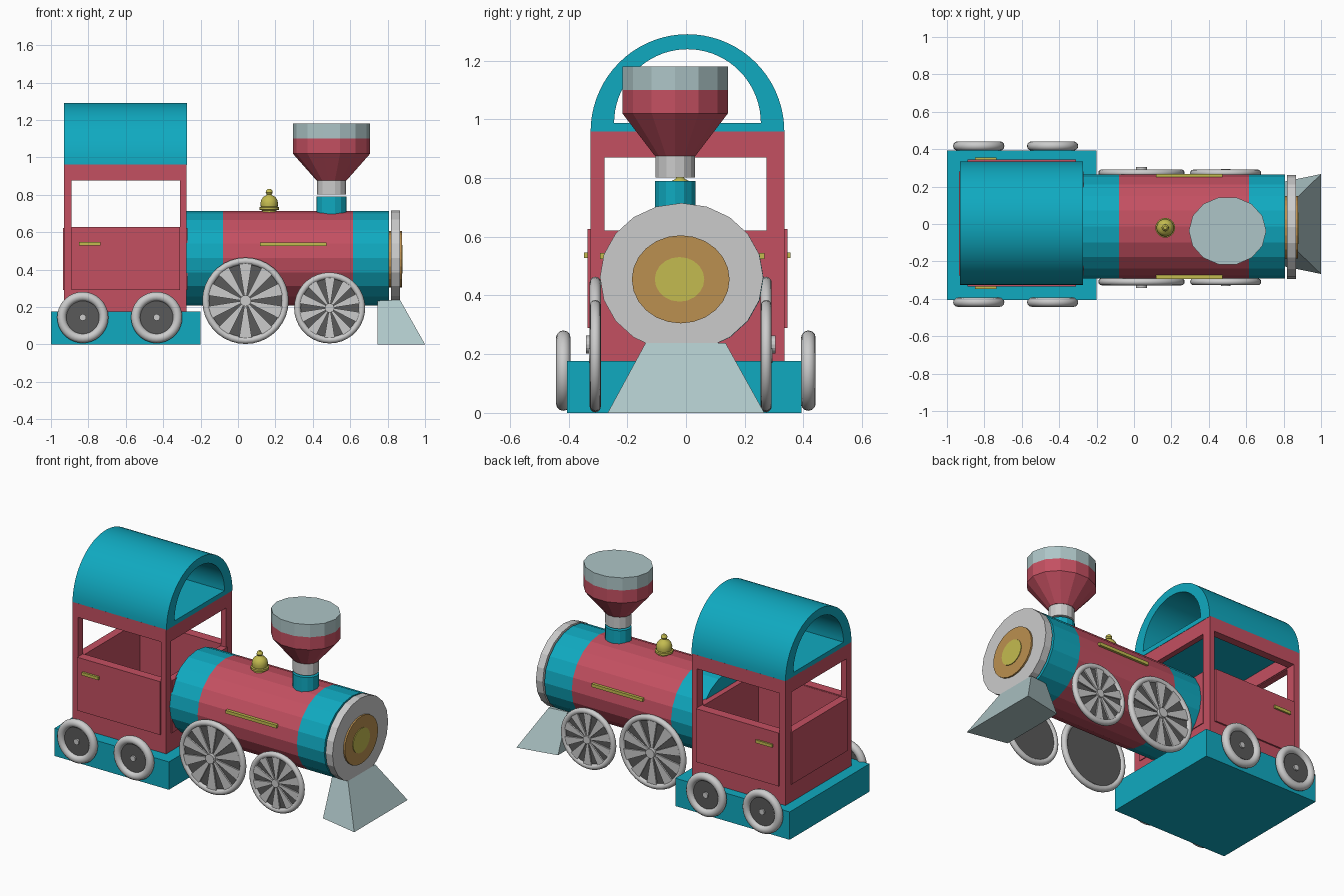
import bpy, bmesh
from math import sin, cos, pi, radians

if "Cube" in bpy.data.objects:
    bpy.data.objects.remove(bpy.data.objects["Cube"])


def material(name, rgb):
    m = bpy.data.materials.new(name)
    m.diffuse_color = (*rgb, 1)
    m.use_nodes = True
    m.node_tree.nodes["Principled BSDF"].inputs["Base Color"].default_value = m.diffuse_color
    return m


TEAL = material("teal", (0.005, 0.40, 0.53))
RED = material("red", (0.55, 0.08, 0.12))
GOLD = material("gold", (0.55, 0.50, 0.08))
TAN = material("tan", (0.50, 0.28, 0.08))
PALE = material("pale", (0.42, 0.56, 0.57))
DARK = material("dark", (0.10, 0.10, 0.10))


def finish(name, bm, mat=None, smooth=False):
    bmesh.ops.remove_doubles(bm, verts=bm.verts, dist=1e-5)
    bmesh.ops.recalc_face_normals(bm, faces=bm.faces)
    me = bpy.data.meshes.new(name)
    bm.to_mesh(me)
    bm.free()
    ob = bpy.data.objects.new(name, me)
    bpy.context.collection.objects.link(ob)
    if mat:
        me.materials.append(mat)
    if smooth:
        bpy.ops.object.select_all(action='DESELECT')
        ob.select_set(True)
        bpy.context.view_layer.objects.active = ob
        bpy.ops.object.shade_smooth_by_angle(angle=radians(35))
    return ob


def loft(name, loops, mat=None, cap=True, closed=False, smooth=False):
    """Skin a list of equal-length closed loops."""
    bm = bmesh.new()
    rings = [[bm.verts.new(p) for p in loop] for loop in loops]
    n = len(rings[0])
    pairs = list(zip(rings, rings[1:])) + ([(rings[-1], rings[0])] if closed else [])
    for a, b in pairs:
        for i in range(n):
            j = (i + 1) % n
            bm.faces.new((a[i], a[j], b[j], b[i]))
    if cap and not closed:
        bm.faces.new(rings[0])
        bm.faces.new(rings[-1])
    return finish(name, bm, mat, smooth)


def rect(x0, x1, y0, y1, z):
    return [(x0, y0, z), (x1, y0, z), (x1, y1, z), (x0, y1, z)]


def box(name, x, y, z, mat=None):
    return loft(name, [rect(*x, *y, z[0]), rect(*x, *y, z[1])], mat)


def lathe(name, axis, c, profile, mat=None, sides=20, squash=1.0, smooth=False):
    """Profile of (radius, position along axis); squash scales the y radius."""
    loops = []
    for r, h in profile:
        ring = []
        for i in range(sides):
            a = 2 * pi * i / sides
            u, v = r * sin(a), r * cos(a)
            ring.append({'X': (h, c[0] + u * squash, c[1] + v),
                         'Y': (c[0] + u, h, c[1] + v),
                         'Z': (c[0] + v, c[1] + u * squash, h)}[axis])
        loops.append(ring)
    return loft(name, loops, mat, cap=profile[-1][0] > 0, smooth=smooth)


# Base and cab shell with window openings
box("cab_base", (-1, -0.2), (-0.405, 0.393), (0, 0.176), TEAL)
cab = box("cab_walls", (-0.93, -0.275), (-0.325, 0.335), (0.17, 0.962), RED)
cutters = [box("cut_inside", (-0.885, -0.315), (-0.275, 0.285), (0.1, 1.1)),
           box("cut_side", (-0.89, -0.31), (-0.6, 0.6), (0.627, 0.875)),
           box("cut_ends", (-1.2, 0), (-0.277, 0.275), (0.621, 0.87))]
bpy.context.view_layer.objects.active = cab
for cutter in cutters:
    mod = cab.modifiers.new("cut", 'BOOLEAN')
    mod.operation, mod.solver, mod.object = 'DIFFERENCE', 'EXACT', cutter
    bpy.ops.object.modifier_apply(modifier=mod.name)
    bpy.data.objects.remove(cutter)

# Raised panels and door handles
for side, y in (("near", (-0.335, -0.32)), ("far", (0.33, 0.345))):
    box(side + "_side_panel", (-0.89, -0.31), y, (0.29, 0.627), RED)
for end, x in (("back", (-0.936, -0.925)), ("front", (-0.28, -0.27))):
    box(end + "_panel", x, (-0.275, 0.28), (0.29, 0.621), RED)
box("near_door_handle", (-0.85, -0.735), (-0.348, -0.33), (0.528, 0.547), GOLD)
box("far_door_handle", (-0.85, -0.735), (0.34, 0.356), (0.528, 0.547), GOLD)

# Arched hollow roof
N = 36
arc = [(cos(pi * i / N), sin(pi * i / N)) for i in range(N + 1)]
outer = [(0.005 + 0.33 * c, 0.958 + 0.332 * s) for c, s in arc]
inner = [(0.005 + 0.25 * c, 0.987 + 0.252 * s) for c, s in arc]
loft("roof", [[(x, *p) for p in prof] for x, prof in
              ((-0.93, outer), (-0.273, outer), (-0.273, inner), (-0.93, inner))],
     TEAL, closed=True, smooth=True)

# Oval boiler in three bands, then the nose discs
for name, x0, x1, mat in (("boiler_rear", -0.28, -0.08, TEAL),
                          ("boiler_middle", -0.08, 0.615, RED),
                          ("boiler_front", 0.615, 0.806, TEAL)):
    lathe(name, 'X', (-0.013, 0.461), [(0.252, x0), (0.252, x1)], mat, 20, 1.1)
lathe("nose_plate", 'X', (-0.015, 0.462), [(0.253, 0.818), (0.253, 0.866)], None, 20, 1.1)
lathe("nose_ring", 'X', (-0.018, 0.455), [(0.15, 0.803), (0.15, 0.876)], TAN, 24, 1.11)
lathe("nose_center", 'X', (-0.022, 0.455), [(0.076, 0.87), (0.076, 0.88)], GOLD, 20, 1.11)
box("near_rail", (0.118, 0.473), (-0.293, -0.27), (0.525, 0.545), GOLD)
box("far_rail", (0.118, 0.473), (0.25, 0.268), (0.525, 0.545), GOLD)

# Chimney stack
for name, prof, mat in (
        ("chimney_base", [(0.08, 0.66), (0.08, 0.79)], TEAL),
        ("chimney_neck", [(0.078, 0.802), (0.078, 0.88)], None),
        ("chimney_funnel", [(0.08, 0.876), (0.207, 1.02), (0.207, 1.10)], RED),
        ("chimney_cap", [(0.207, 1.10), (0.207, 1.18)], PALE)):
    lathe(name, 'Z', (0.5, -0.037), prof, mat, 14, 0.89)

# Bell
lathe("bell", 'Z', (0.167, -0.02),
      [(0.04, 0.69), (0.04, 0.717), (0.053, 0.72), (0.053, 0.733), (0.045, 0.736),
       (0.047, 0.755), (0.042, 0.775), (0.03, 0.79), (0.016, 0.797), (0.013, 0.802),
       (0.019, 0.811), (0.017, 0.822), (0.009, 0.83), (0, 0.831)], GOLD, 20, smooth=True)

# Cowcatcher wedge
loft("cowcatcher", [
    [(0.745, -0.215, 0), (1, -0.267, 0), (1, 0.267, 0), (0.745, 0.215, 0)],
    [(0.745, -0.12, 0.238), (0.866, -0.138, 0.238),
     (0.866, 0.135, 0.238), (0.745, 0.12, 0.238)]], PALE)


# Wheels: tyre, dark disc, hub and optional spokes
def wheel(name, x, y, z, radius, minor, out, hub_r, hub_out, spokes=0):
    c = (x, z)
    ring = [(radius - minor + minor * cos(2 * pi * k / 12), y + minor * sin(2 * pi * k / 12))
            for k in range(12)]
    loft(name + "_tyre", [[((x + r * cos(a)), h, z + r * sin(a)) for r, h in ring]
                          for a in (2 * pi * i / 36 for i in range(36))],
         closed=True, smooth=True)
    lathe(name + "_disc", 'Y', c, [(radius - minor, y - out * 0.008),
                                   (radius - minor, y + out * 0.004)], DARK, 32)
    lathe(name + "_hub", 'Y', c, [(hub_r, y), (hub_r, y + out * hub_out)], None, 16)
    if spokes:
        bm = bmesh.new()
        for i in range(spokes):
            a = 2 * pi * (i + 0.5) / spokes
            flat = [(hub_r * 0.8, -0.25), (radius - minor, -0.17),
                    (radius - minor, 0.17), (hub_r * 0.8, 0.25)]
            back, front = ([bm.verts.new((x + r * cos(a + d), h, z + r * sin(a + d)))
                            for r, d in flat] for h in (y, y + out * 0.013))
            bm.faces.new(back)
            bm.faces.new(front)
            for k in range(4):
                j = (k + 1) % 4
                bm.faces.new((back[k], back[j], front[j], front[k]))
        finish(name + "_spokes", bm)


for side, out, y_cab, y_drive in (("near", -1, -0.418, -0.309), ("far", 1, 0.417, 0.273)):
    wheel(side + "_rear_wheel", -0.83, y_cab, 0.144, 0.137, 0.025, out, 0.018, 0.014)
    wheel(side + "_cab_wheel", -0.435, y_cab, 0.144, 0.137, 0.025, out, 0.018, 0.014)
    wheel(side + "_large_wheel", 0.04, y_drive, 0.233, 0.231, 0.019, out, 0.03, 0.032, 10)
    wheel(side + "_small_wheel", 0.49, y_drive, 0.195, 0.19, 0.018, out, 0.025, 0.022, 10)
